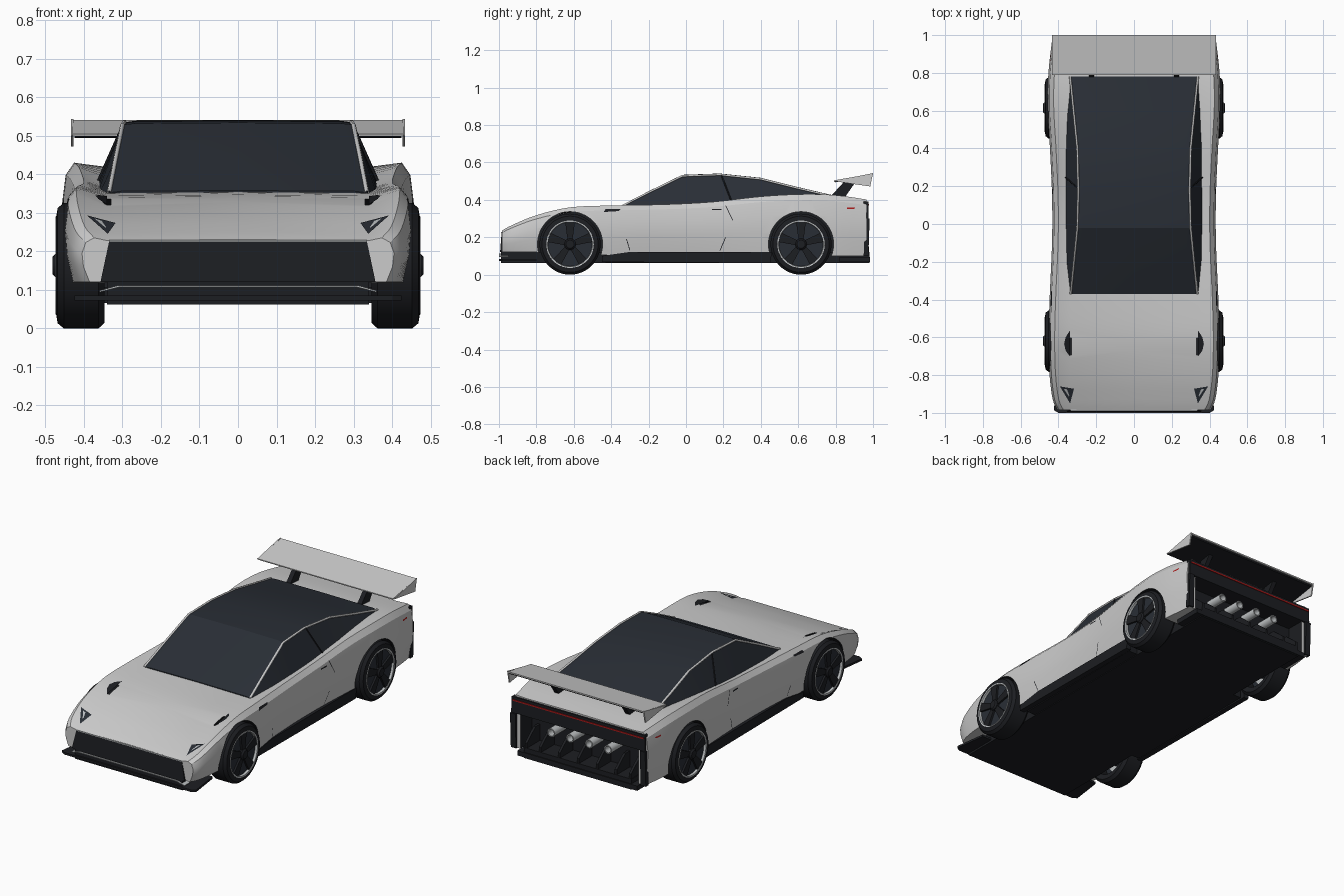
import bpy, bmesh
from math import sin, cos, pi, radians
from mathutils import Vector
from mathutils.bvhtree import BVHTree

if "Cube" in bpy.data.objects:
    bpy.data.objects.remove(bpy.data.objects["Cube"])


def material(name, *rgb):
    m = bpy.data.materials.new(name)
    m.diffuse_color = (*rgb, 1)
    m.use_nodes = True
    m.node_tree.nodes["Principled BSDF"].inputs["Base Color"].default_value = m.diffuse_color
    return m


WHITE = material("white_paint", .72, .74, .74)
GLASS = material("dark_glass", .022, .027, .036)
BLACK = material("black_trim", .012, .013, .016)
SILVER = material("silver", .5, .52, .53)
RED = material("red_light", .4, .01, .01)


def finish(ob, mat, angle):
    ob.data.materials.append(mat)
    if angle:
        bpy.ops.object.select_all(action='DESELECT')
        ob.select_set(True)
        bpy.context.view_layer.objects.active = ob
        bpy.ops.object.shade_smooth_by_angle(angle=radians(angle))
    return ob


def skin(name, lofts, mat, mirror=False, caps=True, loop=False, angle=0):
    """Each loft is a list of equal-length closed rings that get bridged."""
    bm = bmesh.new()
    for rings in lofts:
        for s in ((1, -1) if mirror else (1,)):
            vs = [[bm.verts.new((s * x, y, z)) for x, y, z in r] for r in rings]
            pairs = list(zip(vs, vs[1:])) + ([(vs[-1], vs[0])] if loop else [])
            for a, b in pairs:
                for i in range(len(a)):
                    j = (i + 1) % len(a)
                    bm.faces.new((a[i], a[j], b[j], b[i]))
            if caps and not loop:
                bm.faces.new(vs[0])
                if len(vs) > 1:
                    bm.faces.new(vs[-1])
    bmesh.ops.recalc_face_normals(bm, faces=bm.faces)
    me = bpy.data.meshes.new(name)
    bm.to_mesh(me)
    bm.free()
    ob = bpy.data.objects.new(name, me)
    bpy.context.collection.objects.link(ob)
    return finish(ob, mat, angle)


def slab_x(pts, x0, x1):        # y-z outline extruded along x
    return [[(x, y, z) for y, z in pts] for x in (x0, x1)]


def slab_z(pts, z0, z1):        # x-y outline extruded along z
    return [[(x, y, z) for x, y in pts] for z in (z0, z1)]


def box(x0, x1, y0, y1, z0, z1):
    return slab_x([(y0, z0), (y1, z0), (y1, z1), (y0, z1)], x0, x1)


def lathe(profile, y, z, n=48):  # (x, r) profile turned about an axle
    return [[(x, y + r * cos(2 * pi * i / n), z + r * sin(2 * pi * i / n))
             for i in range(n)] for x, r in profile]


def full(half, y):               # mirror a half section from centre to centre
    return [(x, y, z) for x, z in half] + [(-x, y, z) for x, z in half[-2:0:-1]]


def spline_rows(rows, n=4):
    out = []
    for i in range(len(rows) - 1):
        p = [rows[max(0, min(len(rows) - 1, i + k))] for k in (-1, 0, 1, 2)]
        for k in range(n):
            t = k / n
            out.append([.5 * (2 * b + (c - a) * t + (2 * a - 5 * b + 4 * c - d) * t * t
                              + (3 * b - a - 3 * c + d) * t ** 3) for a, b, c, d in zip(*p)])
    return out + [rows[-1]]


# Body shell: y, half width, shoulder z, deck z, bottom z
body_rows = [(-.985, .405, .235, .228, .12), (-.93, .43, .265, .25, .12), (-.8, .447, .318, .293, .12),
             (-.62, .452, .36, .334, .115), (-.4, .447, .37, .35, .105), (-.1, .434, .376, .358, .115),
             (.15, .434, .39, .367, .118), (.4, .445, .418, .392, .118), (.62, .457, .43, .415, .11),
             (.8, .453, .425, .418, .10), (.965, .435, .402, .398, .10)]


def body_section(r):
    y, w, zs, zi, zb = r
    h = zs - zb
    return full([(0, zb), (w - .02, zb), (w - .004, zb + .35 * h), (w, zb + .65 * h), (w - .01, zb + .9 * h),
                 (w - .032, zs), (.34, zi), (0, zi + .003)], y)


body = skin("body", [[body_section(r) for r in spline_rows(body_rows)]], WHITE)

# Cut wheel wells and rear recess
WHEEL_Y, WHEEL_Z = (-.62, .615), .163
cutters = [skin("wheel_well_cutter", [lathe([(.33, .174), (.6, .174)], y, WHEEL_Z) for y in WHEEL_Y], BLACK, True),
           skin("rear_recess_cutter", [box(-.375, .375, .86, 1.1, 0, .3)], BLACK)]
bpy.context.view_layer.objects.active = body
for c in cutters:
    c.hide_render = True
    mod = body.modifiers.new("cut", 'BOOLEAN')
    mod.object, mod.operation, mod.solver, mod.material_mode = c, 'DIFFERENCE', 'EXACT', 'TRANSFER'
    bpy.ops.object.modifier_apply(modifier=mod.name)
for c in cutters:
    bpy.data.objects.remove(c)
bpy.ops.object.select_all(action='DESELECT')
body.select_set(True)
bpy.ops.object.shade_smooth_by_angle(angle=radians(24))
bm = bmesh.new()
bm.from_mesh(body.data)
tree = BVHTree.FromBMesh(bm)


def drape(name, outlines, mat, side=False):
    """Thin panels laid on the body: x-y outlines from above or y-z from the side."""
    panels = []
    for pts in outlines:
        ring = []
        for a, b in pts:
            o, d = ((1, a, b), (-1, 0, 0)) if side else ((a, b, 1), (0, 0, -1))
            ring.append(tree.ray_cast(Vector(o), Vector(d))[0] - .003 * Vector(d))
        panels.append([ring])
    return skin(name, panels, mat, True)


# Surface details
drape("headlights", [[(.392, -.86), (.318, -.872), (.338, -.95)]], GLASS)
lamp = drape("headlight_lenses", [[(.372, -.872), (.334, -.88), (.344, -.915)]], SILVER)
lamp.location.z = .002
drape("hood_vents", [[(.34, -.565), (.362, -.6), (.37, -.635), (.362, -.67), (.34, -.7)]], BLACK)
drape("fender_slots", [[(-.44, .335), (-.36, .34), (-.35, .35), (-.43, .35)]], BLACK, True)
drape("door_handles", [[(.14, .345), (.19, .345), (.19, .352), (.14, .352)]], BLACK, True)
drape("door_seams", [[(-.32, .19), (-.316, .19), (-.298, .13), (-.302, .13)],
                     [(.21, .2), (.214, .2), (.184, .13), (.18, .13)],
                     [(.21, .37), (.214, .37), (.252, .29), (.248, .29)]], BLACK, True)
drape("side_markers", [[(.86, .352), (.9, .352), (.905, .36), (.86, .36)]], RED, True)

# Glass cabin: y, roof edge x, z, base x, z
cabin_rows = [(-.37, .335, .352, .345, .34), (-.2, .318, .44, .36, .35), (-.02, .3, .528, .365, .35),
              (.18, .295, .535, .368, .355), (.4, .3, .512, .368, .38), (.6, .32, .462, .362, .395),
              (.78, .338, .42, .345, .4)]
skin("cabin", [[full([(0, bz - .02), (bx, bz), (ex, ez), (ex - .03, ez + .004), (0, ez + .006)], y)
                for y, ex, ez, bx, bz in cabin_rows]], GLASS, angle=20)


def rails(name, path, radius, mat):
    cu = bpy.data.curves.new(name, 'CURVE')
    cu.dimensions, cu.bevel_depth, cu.bevel_resolution = '3D', radius, 1
    for s in (1, -1):
        sp = cu.splines.new('POLY')
        sp.points.add(len(path) - 1)
        for p, (x, y, z) in zip(sp.points, path):
            p.co = (s * x, y, z, 1)
    ob = bpy.data.objects.new(name, cu)
    bpy.context.collection.objects.link(ob)
    cu.materials.append(mat)


rails("roof_rails", [(ex, y, ez) for y, ex, ez, _, _ in cabin_rows], .006, WHITE)
rails("door_pillars", [(.297, .19, .53), (.366, .25, .375)], .004, BLACK)

# Front grille, lip and splitter
skin("grille", [[[(-.335, y, .224), (.335, y, .224), (.357, y - d, .12), (-.357, y - d, .12)]
                 for y, d in ((-.95, 0), (-.986, .008))]], BLACK)
skin("grille_trim", [box(-.335, .335, -.99, -.97, .224, .229)], SILVER)
skin("lip_trim", [[[(-.31, y, .112), (.31, y, .112), (.36, y, .098), (.36, y, .094), (.31, y, .107),
                    (-.31, y, .107), (-.36, y, .094), (-.36, y, .098)] for y in (-.999, -.95)]], SILVER)
skin("splitter", [slab_z([(-.425, -.985), (-.4, -1), (.4, -1), (.425, -.985), (.4, -.8), (-.4, -.8)],
                         .073, .085)], BLACK)

# Floor and side skirts
skin("floor", [box(-.34, .34, -.99, .98, .062, .122), box(-.395, .395, -.43, .43, .066, .12)], BLACK)
skin("side_skirts", [slab_x([(-.45, .068), (.45, .062), (.46, .122), (-.3, .122), (-.45, .1)], .4, .431)],
     BLACK, True)

# Tail panel, light, diffuser and exhausts
skin("tail_panel", [box(-.422, .422, .95, .975, .3, .392)], BLACK)
skin("tail_light", [box(-.415, .415, .96, .979, .37, .378)], RED)
skin("corner_vents", [slab_x([(.95, .1), (.975, .1), (.982, .3), (.955, .3)], .395, .428)], BLACK, True)
skin("diffuser_fins", [slab_x([(.86, .09), (.978, .09), (.978, .15), (.9, .215), (.86, .215)], x - .007, x + .007)
                       for x in (-.33, -.24, -.12, 0, .12, .24, .33)], BLACK)
skin("rear_tray", [box(-.38, .38, .82, .985, .068, .095)], BLACK)
N = 20
skin("exhausts", [[[(x + r * cos(2 * pi * i / N), y, .243 + r * sin(2 * pi * i / N)) for i in range(N)]
                   for y, r in ((.85, .024), (.965, .024), (.965, .018), (.9, .018))]
                  for x in (-.18, -.06, .06, .18)], SILVER, angle=35)

# Rear wing
skin("wing", [slab_x([(.79, .504), (1, .541), (1, .533), (.79, .499)], -.43, .43)], WHITE)
skin("wing_underside", [slab_x([(.79, .4985), (.995, .5315), (.99, .525), (.8, .494)], -.425, .425)], BLACK)
skin("wing_endplates", [slab_x([(.79, .5), (1, .543), (.985, .472)], .427, .434)], WHITE, True)
skin("wing_supports", [slab_x([(.77, .415), (.85, .415), (.92, .515), (.85, .502)], .212, .238)], BLACK, True)

# Wheels
tyre = [(.352, .118), (.346, .148), (.362, .163), (.452, .163), (.468, .15), (.472, .127), (.44, .12)]
skin("tyres", [lathe(tyre, y, WHEEL_Z) for y in WHEEL_Y], BLACK, True, loop=True, angle=35)
skin("rim_rings", [lathe([(.46, .129), (.474, .127), (.473, .12), (.44, .115)], y, WHEEL_Z) for y in WHEEL_Y],
     SILVER, True, loop=True, angle=35)
skin("rim_barrels", [lathe([(.46, .122), (.415, .115), (.41, .05), (.36, .05)], y, WHEEL_Z) for y in WHEEL_Y],
     GLASS, True, angle=35)
skin("brake_discs", [lathe([(.408, .085), (.422, .085)], y, WHEEL_Z, 32) for y in WHEEL_Y], SILVER, True, angle=35)
skin("hubs", [lathe([(.42, .034), (.474, .03), (.482, .022)], y, WHEEL_Z, 20) for y in WHEEL_Y], BLACK, True,
     angle=35)
spokes = []
for y in WHEEL_Y:
    for k in range(5):
        a = pi / 2 + 2 * pi * k / 5
        outline = [(y + r * cos(a) - t * sin(a), WHEEL_Z + r * sin(a) + t * cos(a))
                   for r, t in ((.02, -.013), (.12, -.026), (.12, .026), (.02, .013))]
        spokes.append(slab_x(outline, .445, .471))
skin("spokes", spokes, BLACK, True)
bm.free()
